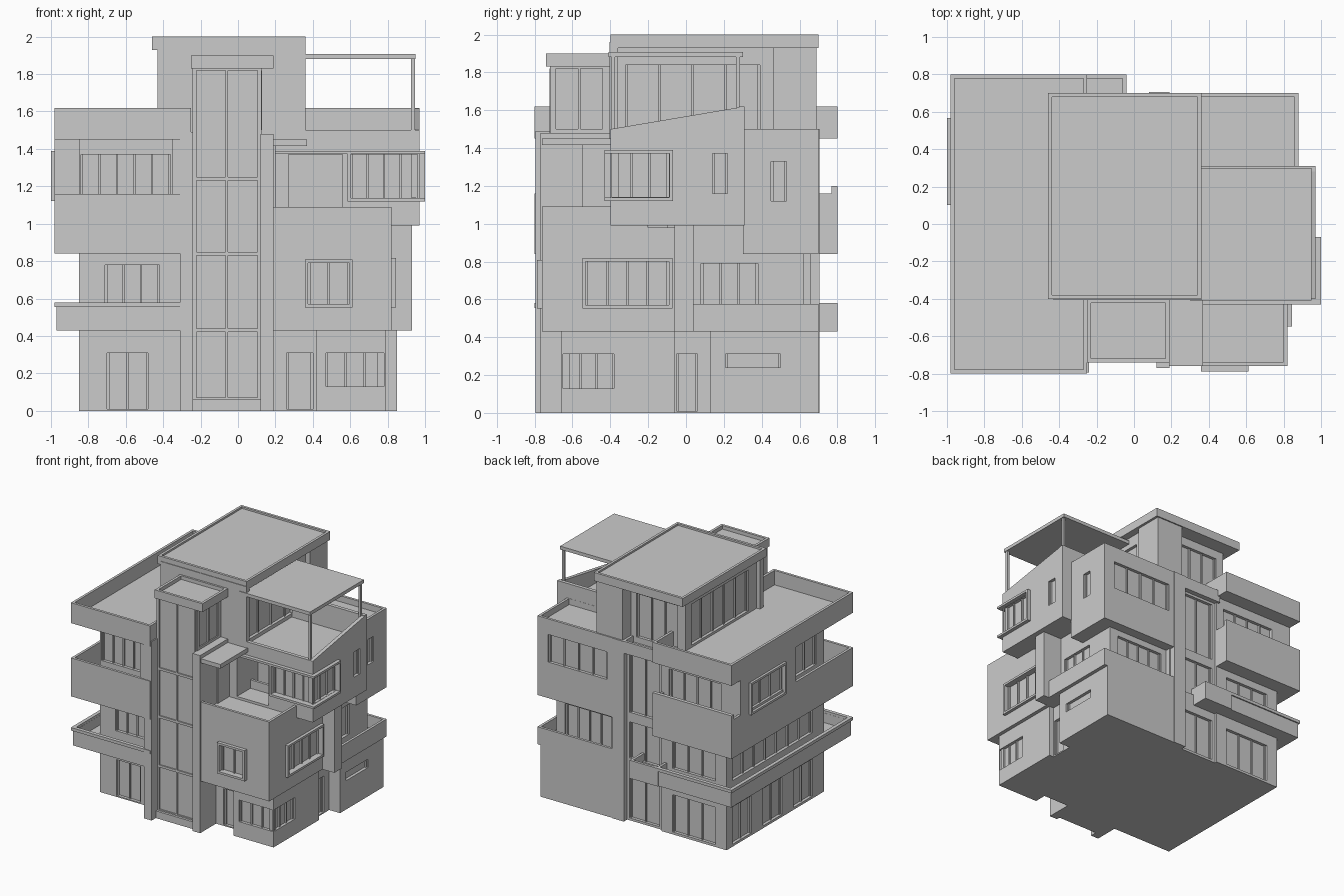
import bpy, bmesh

if "Cube" in bpy.data.objects:
    bpy.data.objects.remove(bpy.data.objects["Cube"])

def mesh_object(name, bm):
    bmesh.ops.recalc_face_normals(bm, faces=bm.faces)
    me = bpy.data.meshes.new(name)
    bm.to_mesh(me)
    bm.free()
    ob = bpy.data.objects.new(name, me)
    bpy.context.collection.objects.link(ob)
    return ob

def box_bm(x0, x1, y0, y1, z0, z1):
    bm = bmesh.new()
    bmesh.ops.create_cube(bm, size=1)
    for v in bm.verts:
        v.co = ((x0 + x1) / 2 + v.co.x * (x1 - x0), (y0 + y1) / 2 + v.co.y * (y1 - y0),
                (z0 + z1) / 2 + v.co.z * (z1 - z0))
    return bm

def box(name, *dims):
    return mesh_object(name, box_bm(*dims))

def tray(name, x0, x1, y0, y1, z0, z1, floor, t=0.03):
    """Slab with a parapet: inset the top face and push it down to the floor."""
    bm = box_bm(x0, x1, y0, y1, z0, z1)
    bm.normal_update()
    top = max(bm.faces, key=lambda f: f.calc_center_median().z)
    bmesh.ops.inset_region(bm, faces=[top], thickness=t)
    ext = bmesh.ops.extrude_face_region(bm, geom=[top])
    for v in [g for g in ext['geom'] if isinstance(g, bmesh.types.BMVert)]:
        v.co.z = floor
    if top.is_valid:
        bmesh.ops.delete(bm, geom=[top], context='FACES_ONLY')
    return mesh_object(name, bm)

def wall_box(name, face, p, a0, a1, d0, d1, z0, z1):
    """Box in wall space: a runs along the wall, d points outward from plane p."""
    s = 1 if face in ('back', 'right') else -1
    lo, hi = sorted((p + s * d0, p + s * d1))
    if face in ('front', 'back'):
        return box(name, a0, a1, lo, hi, z0, z1)
    return box(name, lo, hi, a0, a1, z0, z1)

def cut(wall, cutter):
    cutter.hide_render = True
    cutter.display_type = 'WIRE'
    m = wall.modifiers.new('opening', 'BOOLEAN')
    m.operation = 'DIFFERENCE'
    m.solver = 'EXACT'
    m.object = cutter

def window(wall, face, p, a0, a1, z0, z1, n=1, out=0.0, depth=0.035):
    """Opening cut in a wall with a pane, mullions and an optional raised frame."""
    cut(wall, wall_box('window_cutter', face, p, a0, a1, -depth, 0.1, z0, z1))
    wall_box('window_pane', face, p, a0, a1, -depth - 0.01, -depth + 0.01, z0, z1)
    w = 0.012
    for i in range(n + 1):
        a = a0 + w / 2 + (a1 - a0 - w) * i / n
        wall_box('window_mullion', face, p, a - w / 2, a + w / 2, -depth, -depth + 0.022, z0, z1)
    if out:
        t = 0.018
        for za, zb in ((z0 - t, z0), (z1, z1 + t)):
            wall_box('window_frame', face, p, a0 - t, a1 + t, -0.02, out, za, zb)
        for aa, ab in ((a0 - t, a0), (a1, a1 + t)):
            wall_box('window_frame', face, p, aa, ab, -0.02, out, z0, z1)

# Left wing: core, roof and balconies
left = box('left_core', -0.85, -0.25, -0.6, 0.68, 0, 1.48)
tray('left_roof', -0.98, -0.25, -0.8, 0.8, 1.45, 1.62, 1.5)
tray('left_upper_balcony', -0.98, -0.25, -0.8, 0.8, 0.84, 1.16, 0.9)
box('back_parapet_rise', -0.98, -0.25, 0.77, 0.8, 1.15, 1.2)
tray('left_lower_balcony', -0.97, -0.26, -0.79, 0.79, 0.43, 0.56, 0.48)
# Projecting lip around the lower balcony
for dims in ((-0.98, -0.95, -0.8, 0.8), (-0.98, -0.25, -0.8, -0.77), (-0.98, -0.25, 0.77, 0.8)):
    box('left_lower_balcony_lip', *dims, 0.555, 0.58)
tray('back_balcony_return', -0.3, -0.04, 0.6, 0.8, 0.43, 0.58, 0.48)
side = box('left_side_wall', -0.98, -0.8, -0.05, 0.68, 0.86, 1.48)
box('left_front_pier', -0.35, -0.26, -0.79, -0.55, 0.84, 1.49)
box('left_front_fin', -0.31, -0.24, -0.795, -0.5, 0, 1.49)
window(side, 'left', -0.98, 0.12, 0.55, 1.14, 1.37, 3, 0.02)
window(left, 'front', -0.6, -0.84, -0.36, 1.1, 1.37, 5)
window(left, 'front', -0.6, -0.71, -0.42, 0.55, 0.78, 3)
window(left, 'front', -0.6, -0.70, -0.48, 0.01, 0.31, 2)
window(left, 'left', -0.85, -0.5, -0.1, 1.1, 1.37, 3)
window(left, 'left', -0.85, -0.45, 0.6, 0.55, 0.78, 7)
for y0, y1 in ((-0.45, -0.2), (-0.05, 0.2), (0.35, 0.6)):
    window(left, 'left', -0.85, y0, y1, 0.02, 0.33, 2)
window(left, 'back', 0.68, -0.82, -0.32, 1.1, 1.37, 4)
window(left, 'back', 0.68, -0.75, -0.35, 0.55, 0.78, 3)
window(left, 'back', 0.68, -0.75, -0.35, 0.02, 0.33, 3)

# Central hall, glazed at the back
hall = box('central_hall', -0.28, 0.2, -0.55, 0.66, 0, 1.44)
box('back_fin', 0.08, 0.19, 0.5, 0.705, 0, 1.5)
for z0, z1 in ((0.02, 0.36), (0.52, 0.82), (0.9, 1.38)):
    window(hall, 'back', 0.66, -0.22, 0.06, z0, z1, 2)
tray('back_hall_roof', -0.27, 0.17, 0.45, 0.7, 1.4, 1.5, 1.45)

# Stair tower
tower = box('stair_tower', -0.245, 0.125, -0.72, -0.39, 0, 1.84)
tray('tower_cap', -0.25, 0.19, -0.74, -0.4, 1.83, 1.9, 1.87)
box('tower_step', -0.245, 0.125, -0.74, -0.6, 0, 0.06)
box('tower_right_fin', 0.12, 0.19, -0.77, -0.38, 0, 1.48)
for z0, z1 in ((0.07, 0.42), (0.44, 0.83), (0.85, 1.23), (1.25, 1.82)):
    window(tower, 'front', -0.72, -0.235, 0.115, z0, z1, 2, 0, 0.02)
window(tower, 'right', 0.125, -0.7, -0.43, 1.5, 1.82, 2, 0, 0.02)
box('terrace_canopy', 0.15, 0.37, -0.76, -0.38, 1.415, 1.45)

# Ground floor, right side
g_mid = box('ground_mid', 0.15, 0.75, -0.56, 0.5, 0, 0.46)
g_front = box('ground_front_right', 0.42, 0.79, -0.66, -0.06, 0, 0.45)
g_back = box('ground_back_right', 0.15, 0.85, 0.13, 0.7, 0, 0.45)
window(g_mid, 'front', -0.56, 0.26, 0.4, 0.01, 0.31, 1)
window(g_mid, 'right', 0.75, -0.05, 0.06, 0.01, 0.31, 1)
window(g_front, 'front', -0.66, 0.47, 0.78, 0.13, 0.31, 3)
window(g_front, 'right', 0.79, -0.65, -0.38, 0.13, 0.31, 3)
window(g_back, 'right', 0.85, 0.21, 0.5, 0.24, 0.31, 1)

# Second floor, right side
s_front = box('second_front_right', 0.16, 0.82, -0.76, -0.05, 0.43, 0.98)
tray('front_terrace_parapet', 0.16, 0.82, -0.76, -0.2, 0.97, 1.09, 1.0)
s_back = box('second_back_right', 0.15, 0.76, -0.1, 0.62, 0.43, 1.0)
tray('back_right_balcony', 0.15, 0.88, 0.04, 0.7, 0.43, 0.575, 0.47)
box('right_fin_upper', 0.7, 0.93, -0.06, 0.04, 0.43, 1.0)
window(s_front, 'front', -0.76, 0.375, 0.595, 0.57, 0.79, 2, 0.028)
window(s_front, 'right', 0.82, -0.53, -0.09, 0.57, 0.8, 4, 0.025)
window(s_back, 'right', 0.76, 0.08, 0.38, 0.54, 0.79, 3)
window(s_back, 'back', 0.62, 0.25, 0.68, 0.5, 0.79, 4)

# Third floor, right side
t_front = box('third_front_right', 0.19, 0.97, -0.4, 0.31, 0.99, 1.43)
t_back = box('third_back_right', 0.15, 0.88, 0.3, 0.7, 0.84, 1.44)
tray('back_terrace_parapet', 0.15, 0.88, 0.29, 0.7, 1.42, 1.5, 1.45)
cut(t_front, box('terrace_recess_cutter', 0.27, 0.56, -0.5, -0.12, 1.02, 1.37))
window(t_front, 'front', -0.4, 0.6, 0.96, 1.13, 1.37, 4)
window(t_front, 'right', 0.97, -0.39, -0.09, 1.14, 1.37, 3)
window(t_front, 'right', 0.97, 0.14, 0.22, 1.16, 1.37, 1)
window(t_back, 'right', 0.88, 0.45, 0.53, 1.12, 1.33, 1)
window(t_back, 'back', 0.7, 0.24, 0.78, 1.14, 1.37, 4)
# Corner window hood, sill and ends
for x0, z0 in ((0.19, 1.372), (0.6, 1.12)):
    box('corner_hood_front', x0, 1.0, -0.43, -0.38, z0, z0 + 0.018)
    box('corner_hood_side', 0.95, 1.0, -0.43, -0.07, z0, z0 + 0.018)
box('corner_hood_end', 0.95, 1.0, -0.088, -0.07, 1.12, 1.39)
box('corner_hood_end', 0.585, 0.603, -0.43, -0.38, 1.12, 1.39)
# Roof terrace parapets, the side one sloping
box('terrace_front_parapet', 0.3, 0.97, -0.4, -0.37, 1.4, 1.5)
box('terrace_back_parapet', 0.3, 0.97, 0.28, 0.31, 1.4, 1.62)
slope = box('terrace_side_parapet', 0.94, 0.97, -0.4, 0.31, 1.4, 1.62)
for v in slope.data.vertices:
    if v.co.z > 1.6 and v.co.y < 0:
        v.co.z = 1.5

# Pergola
box('pergola_roof', 0.3, 0.95, -0.41, 0.3, 1.88, 1.908)
for y in (-0.385, 0.275):
    box('pergola_post', 0.925, 0.945, y - 0.01, y + 0.01, 1.45, 1.89)

# Penthouse
pent = box('penthouse_core', -0.4, 0.3, -0.38, 0.58, 1.4, 1.95)
tray('penthouse_roof', -0.46, 0.36, -0.4, 0.7, 1.93, 2.0, 1.985)
box('penthouse_front_wall', -0.43, 0.36, -0.405, -0.36, 1.42, 1.96)
box('penthouse_back_wall', 0.1, 0.34, 0.46, 0.69, 1.42, 1.95)
window(pent, 'right', 0.3, -0.32, 0.39, 1.46, 1.84, 4)
window(pent, 'left', -0.4, -0.25, 0.5, 1.52, 1.86, 5)
window(pent, 'back', 0.58, -0.33, 0.05, 1.5, 1.86, 3)
